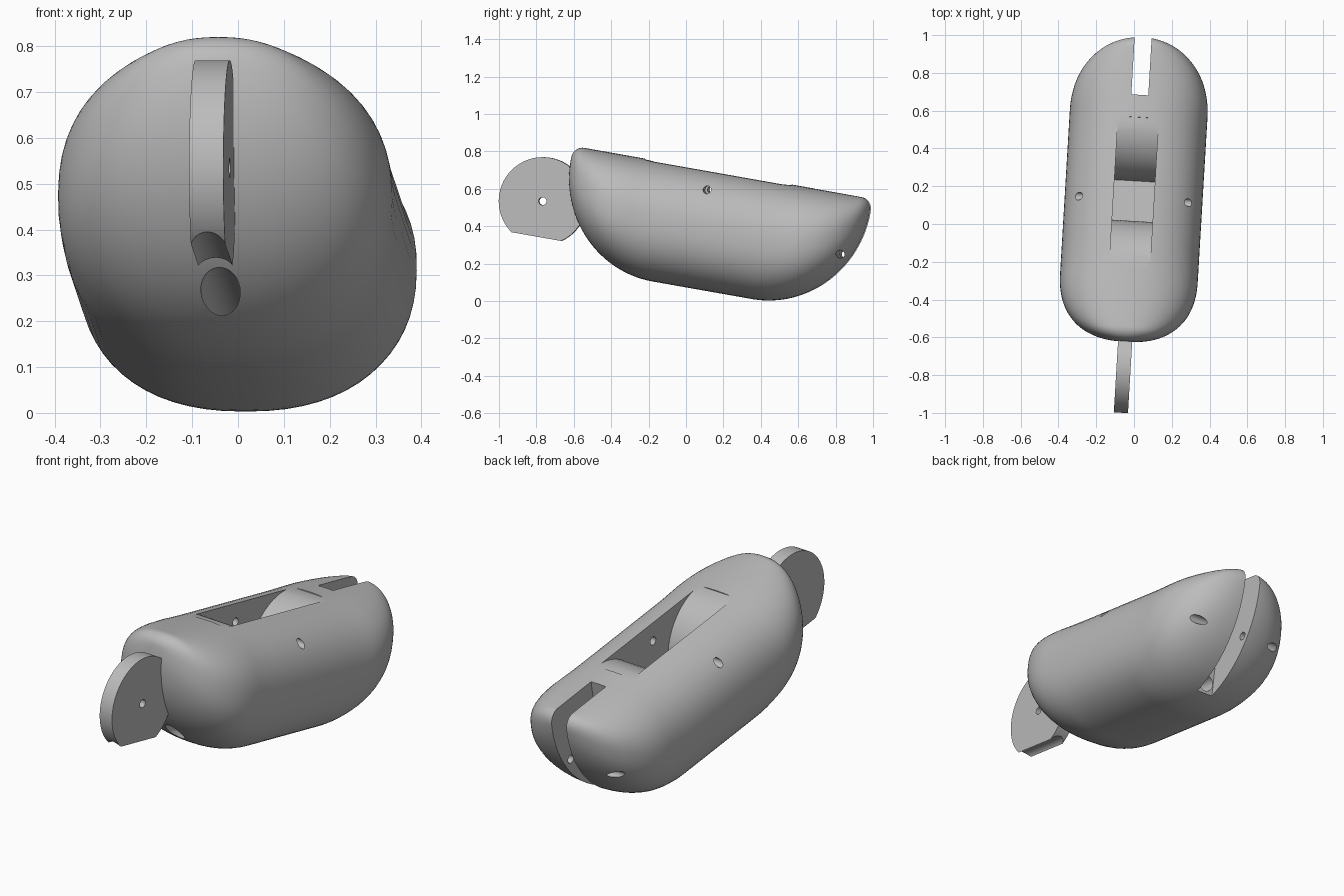
import bpy
import bmesh
from math import radians, sin, cos, pi
from mathutils import Matrix

cube = bpy.data.objects.get("Cube")
if cube:
    bpy.data.objects.remove(cube)

# One plain grey material
grey = bpy.data.materials.new("plain_grey")
grey.use_nodes = True
GREY = (0.5, 0.5, 0.5, 1)
grey.diffuse_color = GREY
grey.node_tree.nodes["Principled BSDF"].inputs["Base Color"].default_value = GREY

# Main sizes, in the segment's own frame: y along it, z across its thickness
MID, HALF = 0.076, 0.814
TOP, BOTTOM, HALF_WIDTH = 0.712, 0.072, 0.365
TANG_Y, SLOT_Y, PIN_Z = -0.847, 0.784, 0.393


def make(name, bm):
    bmesh.ops.recalc_face_normals(bm, faces=bm.faces[:])
    mesh = bpy.data.meshes.new(name)
    bm.to_mesh(mesh)
    bm.free()
    mesh.materials.append(grey)
    ob = bpy.data.objects.new(name, mesh)
    bpy.context.collection.objects.link(ob)
    return ob


def cylinder(name, radius, depth, axis, loc, segments=32):
    bm = bmesh.new()
    turn = Matrix.Rotation(pi / 2, 4, "Y" if axis == "X" else "X")
    bmesh.ops.create_cone(bm, cap_ends=True, segments=segments, radius1=radius,
                          radius2=radius, depth=depth,
                          matrix=Matrix.Translation(loc) @ turn)
    return make(name, bm)


def box(name, size, loc):
    bm = bmesh.new()
    bmesh.ops.create_cube(bm, size=1, matrix=Matrix.Translation(loc) @ Matrix.Diagonal((*size, 1)))
    return make(name, bm)


def side_prism(name, profile, width):
    """Extrude a (y, z) outline across x."""
    bm = bmesh.new()
    face = bm.faces.new([bm.verts.new((-width / 2, y, z)) for y, z in profile])
    ext = bmesh.ops.extrude_face_region(bm, geom=[face])["geom"]
    bmesh.ops.translate(bm, vec=(width, 0, 0),
                        verts=[v for v in ext if isinstance(v, bmesh.types.BMVert)])
    return make(name, bm)


def cut(ob, *cutters):
    bpy.context.view_layer.objects.active = ob
    for cutter in cutters:
        mod = ob.modifiers.new("cut", "BOOLEAN")
        mod.operation, mod.solver, mod.object = "DIFFERENCE", "EXACT", cutter
        bpy.ops.object.modifier_apply(modifier=mod.name)
    for cutter in cutters:
        bpy.data.objects.remove(cutter)


def fall(t, start, length, power=2.0):
    """Rounded drop from 1 to 0 between start and start + length."""
    u = min(max((t - start) / length, 0), 1)
    return (1 - u ** power) ** (1 / power)


def body_shell():
    bm = bmesh.new()
    rings, sides, power = 88, 64, 2.3
    loops = []
    for i in range(rings + 1):
        s = -cos(pi * (0.012 + 0.976 * i / rings))
        t = abs(s) * HALF
        low = 0.64 - (0.64 - BOTTOM) * fall(t, 0.27, HALF - 0.27)
        high = 0.65 + (TOP - 0.65) * fall(t, HALF - 0.06, 0.06)
        half_w = HALF_WIDTH * fall(t, 0.44, HALF - 0.44, 2.2)
        loop = []
        for k in range(sides):
            a = 2 * pi * k / sides
            x, z = [abs(f) ** (2 / power) * (1 if f > 0 else -1) for f in (cos(a), sin(a))]
            loop.append(bm.verts.new((half_w * x, MID + s * HALF,
                                      (high + low) / 2 + z * (high - low) / 2)))
        loops.append(loop)
    for a, b in zip(loops, loops[1:]):
        for k in range(sides):
            n = (k + 1) % sides
            bm.faces.new((a[k], a[n], b[n], b[k]))
    bm.faces.new(loops[0])
    bm.faces.new(loops[-1])
    return make("segment_body", bm)


# Pocket outline: a flat floor between two ramps that round over at the top
POCKET_MID, REACH, FLOOR, LIFT = 0.05, 0.4, 0.41, 0.005
ramp = [(REACH - 0.29 * cos(a), FLOOR + (TOP - LIFT - FLOOR) * sin(a))
        for a in [radians(7.5 * i) for i in range(13)]]
outline = [(POCKET_MID + y, z) for y, z in ramp] + [(POCKET_MID + REACH, TOP + 0.1)]
outline += [(2 * POCKET_MID - y, z) for y, z in reversed(outline)]


def channel():
    return cylinder("channel_cutter", 0.043, 1.9, "Y", (0, -0.36, 0.18))


# Rounded body with pocket, back slot, lengthwise channel and pin holes
body = body_shell()
cut(body,
    channel(),
    side_prism("pocket_cutter", outline, 0.215),
    box("slot_cutter", (0.09, 0.8, 1.4), (0, 0.97, 0.4)),
    cylinder("slot_pin_cutter", 0.021, 2, "X", (0, SLOT_Y, PIN_Z)),
    cylinder("pocket_pin_cutter", 0.021, 2, "X", (0, 0.025, 0.608)))

# Hinge tang at the front: a disc trimmed flat below, grooved and drilled
tang = cylinder("hinge_tang", 0.235, 0.075, "X", (0, TANG_Y, PIN_Z), 96)
cut(tang,
    box("trim_cutter", (1, 1, 0.4), (0, TANG_Y, 0.0)),
    channel(),
    cylinder("tang_pin_cutter", 0.021, 1, "X", (0, TANG_Y, PIN_Z)))

# Smooth shading, then lean the whole segment into its pose
pose = (Matrix.Translation((-0.01, 0, 0)) @ Matrix.Rotation(radians(-3.4), 4, "Z")
        @ Matrix.Rotation(radians(-10), 4, "X"))
for ob in (body, tang):
    bpy.ops.object.select_all(action="DESELECT")
    ob.select_set(True)
    bpy.context.view_layer.objects.active = ob
    bpy.ops.object.shade_smooth_by_angle(angle=radians(30))
    ob.matrix_world = pose
